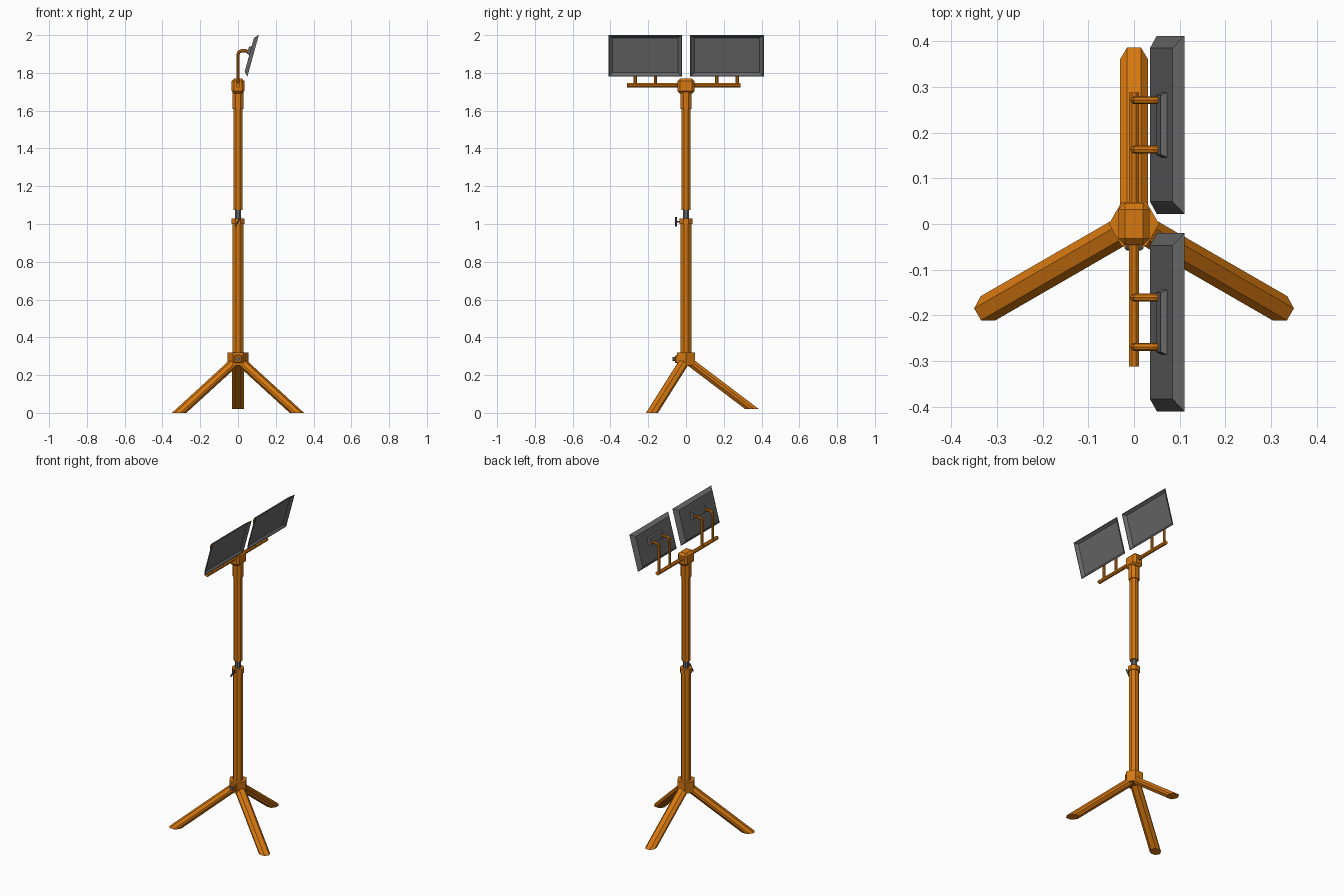
import bpy
import bmesh
from math import radians, cos, sin, atan2, pi
from mathutils import Matrix, Vector

default = bpy.data.objects.get("Cube")
if default:
    bpy.data.objects.remove(default)


def make_material(name, colour):
    mat = bpy.data.materials.new(name)
    mat.use_nodes = True
    mat.diffuse_color = colour
    mat.node_tree.nodes["Principled BSDF"].inputs["Base Color"].default_value = colour
    return mat


orange = make_material("orange paint", (0.68, 0.19, 0.005, 1))
grey = make_material("dark grey", (0.14, 0.14, 0.14, 1))


def finish(name, bm, mat, matrix=Matrix()):
    bmesh.ops.recalc_face_normals(bm, faces=bm.faces)
    mesh = bpy.data.meshes.new(name)
    bm.to_mesh(mesh)
    bm.free()
    mesh.materials.append(mat)
    obj = bpy.data.objects.new(name, mesh)
    obj.matrix_world = matrix
    bpy.context.collection.objects.link(obj)
    return obj


def loft(name, rings, mat, matrix=Matrix()):
    """Skin a stack of equal rings and cap both ends."""
    bm = bmesh.new()
    loops = [[bm.verts.new(p) for p in ring] for ring in rings]
    for a, b in zip(loops, loops[1:]):
        for i in range(len(a)):
            j = (i + 1) % len(a)
            bm.faces.new((a[i], a[j], b[j], b[i]))
    bm.faces.new(loops[0])
    bm.faces.new(loops[-1])
    return finish(name, bm, mat, matrix)


def prism(name, sides, radius, start, end, mat, turn=0.0):
    """Straight flat-sided rod between two points."""
    start, end = Vector(start), Vector(end)
    axis = end - start
    ring = [(radius * cos(turn + 2 * pi * i / sides),
             radius * sin(turn + 2 * pi * i / sides)) for i in range(sides)]
    matrix = Matrix.Translation(start) @ axis.to_track_quat("Z", "Y").to_matrix().to_4x4()
    return loft(name, [[(x, y, z) for x, y in ring] for z in (0, axis.length)], mat, matrix)


def column(name, half_width, z0, z1, mat):
    """Upright octagonal tube with flats facing the axes."""
    return prism(name, 8, half_width / cos(pi / 8), (0, 0, z0), (0, 0, z1), mat, pi / 8)


def box(name, centre, size, mat, bevel=0.0):
    bm = bmesh.new()
    bmesh.ops.create_cube(bm, size=1)
    bmesh.ops.scale(bm, vec=size, verts=bm.verts)
    if bevel:
        bmesh.ops.bevel(bm, geom=bm.edges[:], offset=bevel, segments=1, affect="EDGES")
    return finish(name, bm, mat, Matrix.Translation(centre))


def rectangle(width, height, depth, rise=0.0):
    w, h = width / 2, height / 2
    return [(depth, -w, rise - h), (depth, w, rise - h),
            (depth, w, rise + h), (depth, -w, rise + h)]


# Telescopic mast
column("lower_mast", 0.028, 0.27, 1.005, orange)
column("lower_mast_collar", 0.034, 1.0, 1.03, orange)
column("inner_tube", 0.017, 0.98, 1.1, grey)
column("upper_mast", 0.024, 1.075, 1.65, orange)
column("upper_mast_collar", 0.03, 1.61, 1.70, orange)
box("head_block", (0, 0, 1.73), (0.068, 0.092, 0.08), orange, 0.014)

# Clamp screw with T handle
prism("clamp_screw", 6, 0.006, (0, -0.02, 1.012), (0, -0.054, 1.012), grey)
prism("clamp_handle", 6, 0.005, (-0.014, -0.052, 0.988), (0.014, -0.052, 1.036), grey)

# Base hub with its bolt
prism("base_hub", 6, 0.055, (0, 0, 0.25), (0, 0, 0.32), orange)
box("hub_boss", (0, -0.04, 0.285), (0.042, 0.036, 0.042), orange, 0.005)
prism("hub_bolt", 8, 0.011, (0, -0.05, 0.285), (0, -0.072, 0.285), grey)

# Tripod legs: flattened octagons cut level at the foot
LEG_SECTION = [(0.015, 0.022), (0.031, 0.006), (0.031, -0.006), (0.015, -0.022),
               (-0.015, -0.022), (-0.031, -0.006), (-0.031, 0.006), (-0.015, 0.022)]


def leg(name, angle, foot_reach, foot_z):
    top_z = 0.285
    slope = atan2(top_z - foot_z, foot_reach)
    rings = [[(reach + v / sin(slope), u, z) for u, v in LEG_SECTION]
             for reach, z in ((0, top_z), (foot_reach, foot_z))]
    loft(name, rings, orange, Matrix.Rotation(radians(angle), 4, "Z"))


leg("back_leg", 90, 0.35, 0.02)
leg("right_front_leg", 210, 0.36, 0)
leg("left_front_leg", 330, 0.36, 0)

# Crossbar
prism("crossbar", 8, 0.012, (0, -0.312, 1.735), (0, 0.288, 1.735), orange, pi / 8)


def bent_pipe(name, y):
    points = [(0, 1.735), (0, 1.897), (0.005, 1.911), (0.018, 1.917),
              (0.04, 1.917), (0.056, 1.911)]
    curve = bpy.data.curves.new(name, "CURVE")
    curve.dimensions = "3D"
    curve.bevel_depth = 0.0085
    curve.bevel_resolution = 2
    curve.use_fill_caps = True
    spline = curve.splines.new("POLY")
    spline.points.add(len(points) - 1)
    for point, (x, z) in zip(spline.points, points):
        point.co = (x, y, z, 1)
    spline.use_smooth = False
    curve.materials.append(orange)
    bpy.context.collection.objects.link(bpy.data.objects.new(name, curve))


# Lamp panels: tilted trays with a sloped back and a dished front
for side, y in (("front", -0.215), ("back", 0.217)):
    tilt = Matrix.Translation((0.08, y, 1.89)) @ Matrix.Rotation(radians(15.3), 4, "Y")
    loft(side + "_lamp_panel", [
        rectangle(0.336, 0.188, -0.021),
        rectangle(0.39, 0.228, 0),
        rectangle(0.382, 0.220, 0),
        rectangle(0.346, 0.192, -0.013)], grey, tilt)
    loft(side + "_lamp_bracket", [
        rectangle(0.144, 0.05, -0.019, 0.023),
        rectangle(0.13, 0.04, -0.034, 0.023)], grey, tilt)
    for label, offset in (("a", -0.054), ("b", 0.054)):
        bent_pipe(side + "_lamp_pipe_" + label, y + offset)
